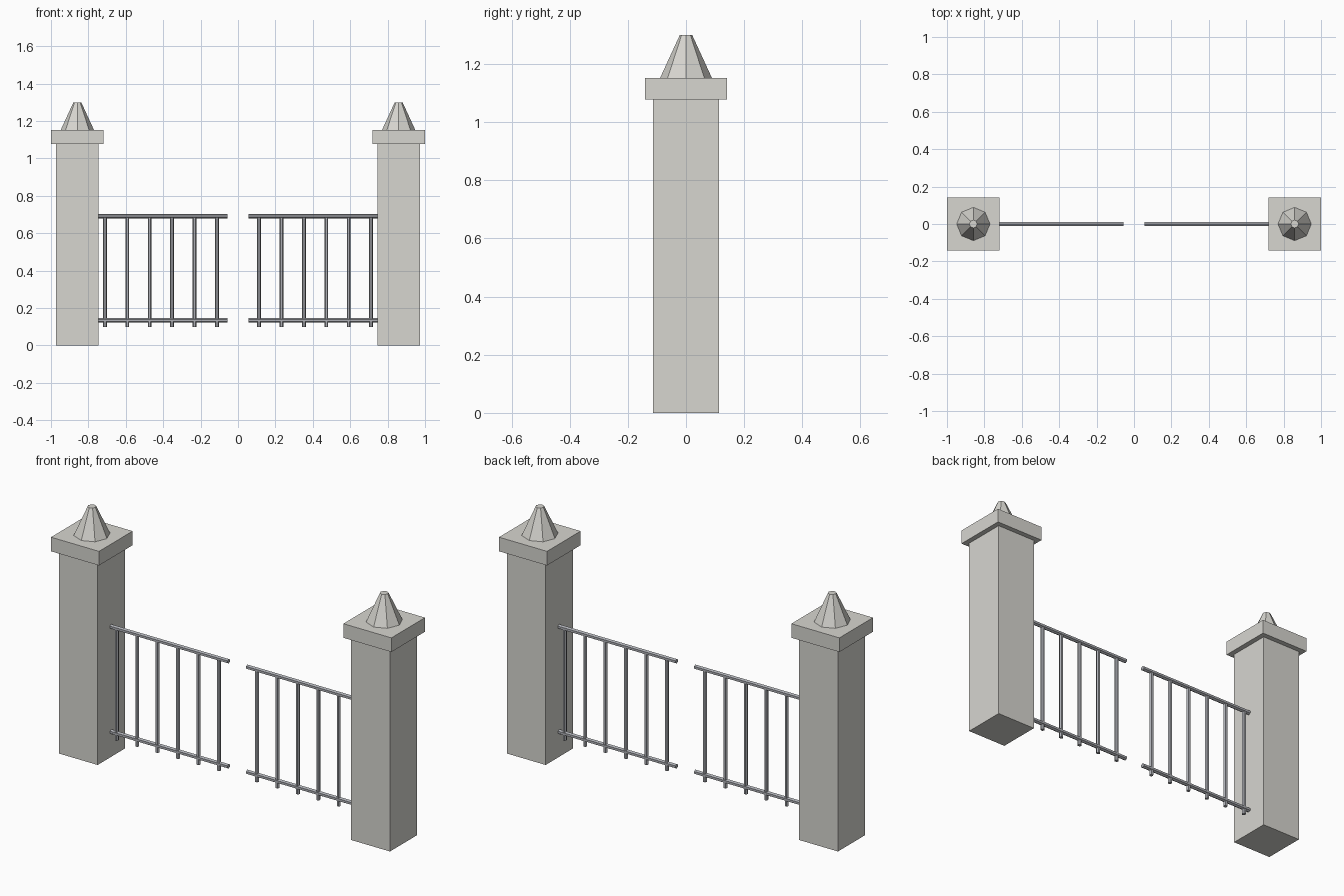
import bpy
from math import pi

if "Cube" in bpy.data.objects:
    bpy.data.objects.remove(bpy.data.objects["Cube"])

PILLAR_X = 0.859


def material(name, rgb):
    m = bpy.data.materials.new(name)
    m.diffuse_color = (*rgb, 1)
    m.use_nodes = True
    m.node_tree.nodes["Principled BSDF"].inputs["Base Color"].default_value = m.diffuse_color
    return m


stone = material("stone", (0.68, 0.67, 0.63))
iron = material("iron", (0.42, 0.43, 0.46))


def finish(name, mat):
    o = bpy.context.object
    o.name = name
    o.data.materials.append(mat)
    return o


def box(name, x, half, z0, z1):
    bpy.ops.mesh.primitive_cube_add(size=1, location=(x, 0, (z0 + z1) / 2))
    bpy.context.object.scale = (2 * half, 2 * half, z1 - z0)
    return finish(name, stone)


def rod(name, radius, length, loc, rot=(0, 0, 0)):
    bpy.ops.mesh.primitive_cylinder_add(vertices=6, radius=radius, depth=length,
                                        location=loc, rotation=rot)
    return finish(name, iron)


for side, s in (("left", -1), ("right", 1)):
    # stone pillar with slab cap and eight-sided finial
    box(f"{side}_pillar", s * PILLAR_X, 0.114, 0, 1.077)
    box(f"{side}_cap", s * PILLAR_X, 0.141, 1.077, 1.152)
    bpy.ops.mesh.primitive_cone_add(vertices=8, radius1=0.089, radius2=0.021, depth=0.148,
                                    location=(s * PILLAR_X, 0, 1.226))
    finish(f"{side}_finial", stone)

    # gate leaf: two rails running from the pillar towards the opening
    x0, x1 = 0.055, 0.747
    for label, z in (("bottom", 0.134), ("top", 0.692)):
        rod(f"{side}_{label}_rail", 0.012, x1 - x0,
            (s * (x0 + x1) / 2, 0, z), (0, pi / 2, pi / 2 * 0))
        # turn the hexagon so a corner points up
        bpy.context.object.rotation_euler = (pi / 2, 0, pi / 2)

    # upright bars
    for i in range(6):
        rod(f"{side}_bar_{i + 1}", 0.0105, 0.592, (s * (0.112 + 0.12 * i), 0, 0.394),
            (0, 0, pi / 2))
